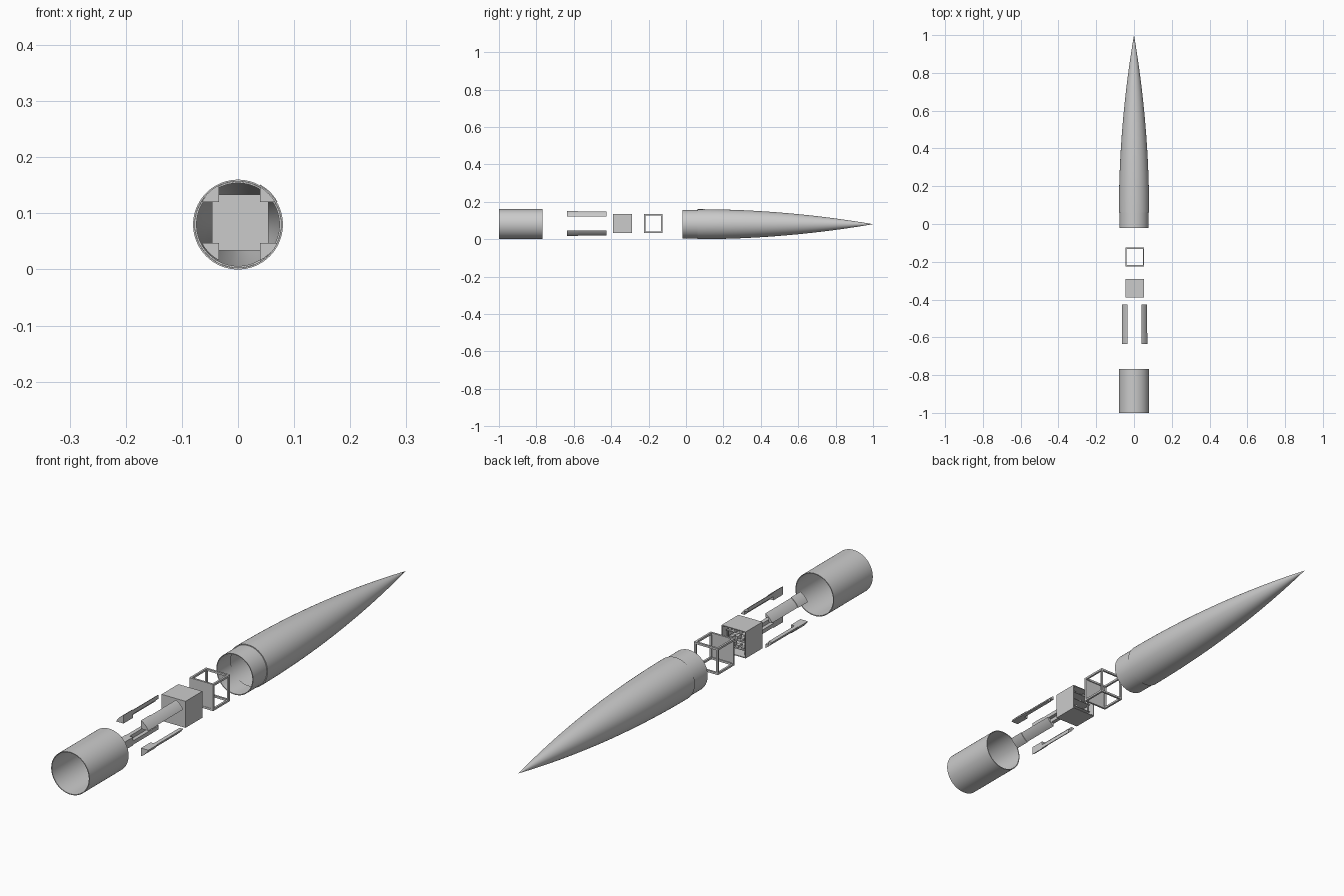
import bpy, bmesh, math
from mathutils import Vector

if "Cube" in bpy.data.objects:
    bpy.data.objects.remove(bpy.data.objects["Cube"])

CZ = 0.08            # height of the long axis
OX, OZ = 0.004, CZ + 0.0036   # slightly offset axis of the payload parts


def finish(name, bm, smooth=False):
    bmesh.ops.recalc_face_normals(bm, faces=bm.faces)
    me = bpy.data.meshes.new(name)
    bm.to_mesh(me)
    bm.free()
    ob = bpy.data.objects.new(name, me)
    bpy.context.collection.objects.link(ob)
    if smooth:
        bpy.ops.object.select_all(action='DESELECT')
        ob.select_set(True)
        bpy.context.view_layer.objects.active = ob
        bpy.ops.object.shade_smooth_by_angle(angle=math.radians(30))
    return ob


def lathe(name, profile, steps=96):
    """Spin a closed (radius, y) profile around the long axis."""
    bm = bmesh.new()
    vs = [bm.verts.new((r, y, CZ)) for r, y in profile]
    es = [bm.edges.new((vs[i], vs[(i + 1) % len(vs)])) for i in range(len(vs))]
    bmesh.ops.spin(bm, geom=vs + es, cent=(0, 0, CZ), axis=(0, 1, 0),
                   angle=math.tau, steps=steps, use_merge=True)
    bmesh.ops.remove_doubles(bm, verts=bm.verts, dist=1e-5)
    return finish(name, bm, True)


def add_box(bm, x0, x1, y0, y1, z0, z1):
    r = bmesh.ops.create_cube(bm, size=1)
    for v in r['verts']:
        v.co = Vector(((x0 + x1) / 2 + v.co.x * (x1 - x0),
                       (y0 + y1) / 2 + v.co.y * (y1 - y0),
                       (z0 + z1) / 2 + v.co.z * (z1 - z0)))


def add_prism(bm, pts, y0, y1):
    """Extrude an (x, z) outline along y."""
    a = [bm.verts.new((x, y0, z)) for x, z in pts]
    b = [bm.verts.new((x, y1, z)) for x, z in pts]
    bm.faces.new(a)
    bm.faces.new(b[::-1])
    for i in range(len(a)):
        j = (i + 1) % len(a)
        bm.faces.new((a[i], a[j], b[j], b[i]))


# tail tube, open at both ends
lathe("tail_tube", [(0.08, -1), (0.08, -0.767), (0.077, -0.767), (0.077, -1)])

# hollow nose cone with a reduced shoulder at its base
N, Y0, WALL = 28, 0.062, 0.003
outer = [(0.08 * (1 - (i / N) ** 2), Y0 + (1 - Y0) * i / N) for i in range(N)]
inner = [(max(r - WALL, 0.0), y) for r, y in outer[:-1]]
lathe("nose_cone", [(0.0768, -0.02), (0.0768, Y0)] + outer + [(0, 1.0), (0, 0.955)]
      + inner[::-1] + [(0.0738, Y0), (0.0738, -0.02)])

# four corner rails: thick head at the front, notched rail behind
IN, NOTCH = 0.0365, 0.0505


def arc(r, n=14):
    a0 = math.asin(IN / r)
    a1 = math.pi / 2 - a0
    return [(r * math.cos(a0 + (a1 - a0) * i / n), r * math.sin(a0 + (a1 - a0) * i / n))
            for i in range(n + 1)]


head = arc(0.0768) + [(IN, IN)]
rail = arc(0.0748) + [(IN, NOTCH), (NOTCH, NOTCH), (NOTCH, IN)]
for sx, side in ((-1, "left"), (1, "right")):
    for sz, level in ((-1, "lower"), (1, "upper")):
        bm = bmesh.new()
        for outline, y0, y1 in ((head, -0.635, -0.578), (rail, -0.578, -0.425)):
            pts = [(0.003 + sx * x, OZ + sz * z) for x, z in outline]
            add_prism(bm, pts, y0, y1)
        finish(f"{level}_{side}_rail", bm, True)

# payload box: closed at the front, open toward the nose
H, T = 0.05, 0.003
X0, X1, Z0, Z1 = OX - H, OX + H, OZ - H, OZ + H
A, B = -0.39, -0.29
bm = bmesh.new()
add_box(bm, X0, X1, A, A + T, Z0, Z1)
add_box(bm, X0, X0 + T, A + T, B, Z0, Z1)
add_box(bm, X1 - T, X1, A + T, B, Z0, Z1)
add_box(bm, X0 + T, X1 - T, A + T, B, Z0, Z0 + T)
add_box(bm, X0 + T, X1 - T, A + T, B, Z1 - T, Z1)
finish("payload_box", bm)

# circuit boards and components inside the box
bm = bmesh.new()
for k, z in enumerate((-0.03, 0.0, 0.028)):
    add_box(bm, OX - 0.04, OX + 0.04, A + T, B - 0.012, OZ + z, OZ + z + 0.002)
    for i in range(3):
        x = OX - 0.03 + 0.022 * i + 0.004 * k
        add_box(bm, x, x + 0.012, B - 0.04, B - 0.018, OZ + z + 0.002, OZ + z + 0.007 + 0.003 * ((i + k) % 3))
for sx in (-1, 1):
    for y in (A + 0.015, B - 0.018):
        x = OX + sx * 0.036
        add_box(bm, x - 0.002, x + 0.002, y - 0.002, y + 0.002, Z0 + T, OZ + 0.03)
finish("circuit_stack", bm)

# open cube frame made from twelve bars
A, B, W = -0.225, -0.125, 0.0075
lo, hi = (X0, A, Z0), (X1, B, Z1)
bm = bmesh.new()
for axis in range(3):
    u, v = [i for i in range(3) if i != axis]
    for su in (0, 1):
        for sv in (0, 1):
            r = [None] * 3
            trim = 0 if axis == 2 else W
            r[axis] = (lo[axis] + trim, hi[axis] - trim)
            for i, s in ((u, su), (v, sv)):
                r[i] = (hi[i] - W, hi[i]) if s else (lo[i], lo[i] + W)
            add_box(bm, *r[0], *r[1], *r[2])
finish("cube_frame", bm)

# panel closing the front of the frame
bm = bmesh.new()
add_box(bm, X0 + W, X1 - W, A + 0.001, A + 0.004, Z0 + W, Z1 - W)
finish("frame_panel", bm)
